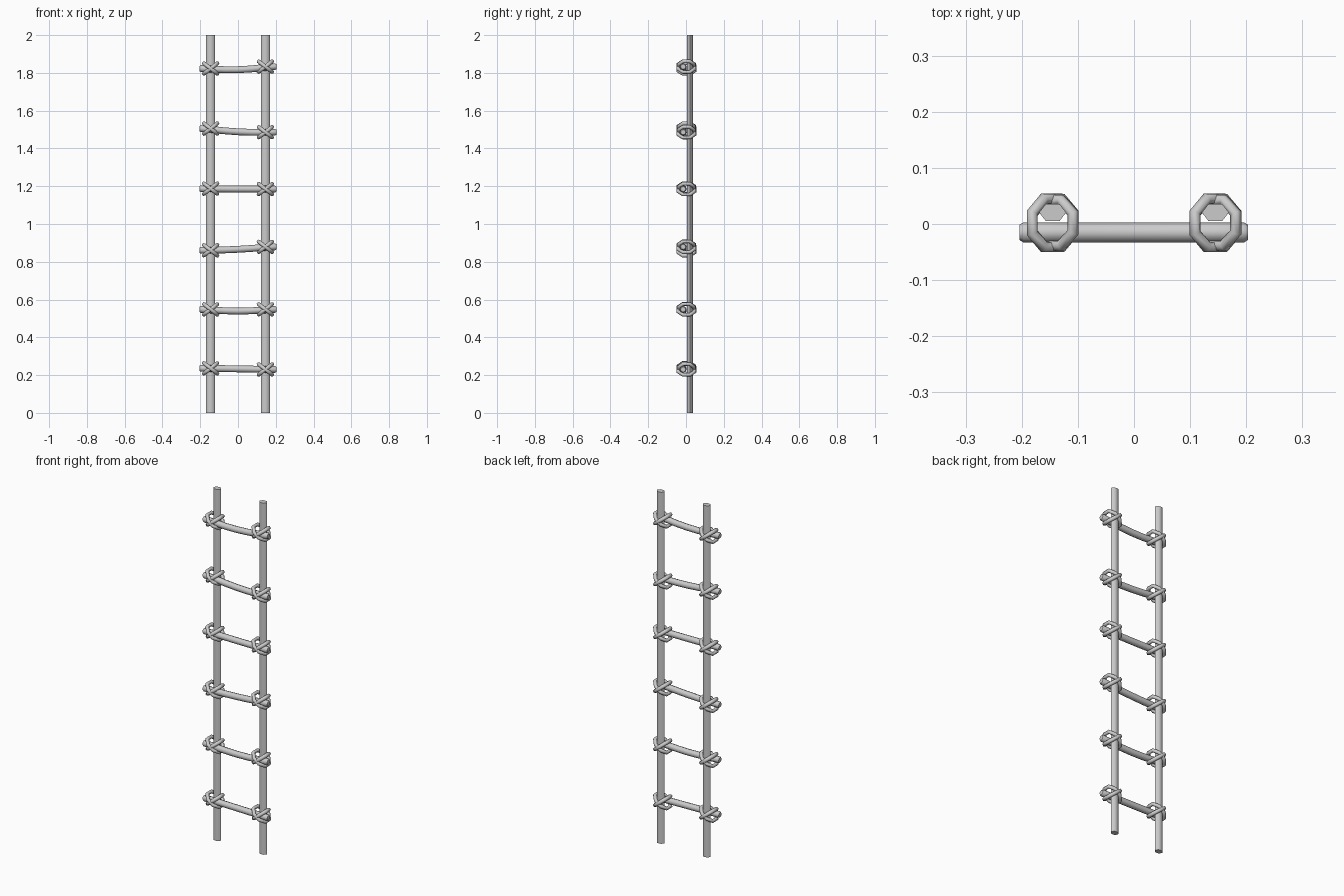
import bpy
from math import sin, cos, pi, radians

if "Cube" in bpy.data.objects:
    bpy.data.objects.remove(bpy.data.objects["Cube"])


def smooth(obj, angle=65):
    bpy.ops.object.select_all(action='DESELECT')
    obj.select_set(True)
    bpy.context.view_layer.objects.active = obj
    bpy.ops.object.shade_smooth_by_angle(angle=radians(angle))


def tube(name, points, radius, closed=False, scales=None, res=2, soft=65):
    """Sweep a round section along a path and turn it into a mesh."""
    cu = bpy.data.curves.new(name, 'CURVE')
    cu.dimensions = '3D'
    cu.bevel_depth = radius
    cu.bevel_resolution = res
    cu.use_fill_caps = not closed
    sp = cu.splines.new('POLY')
    sp.points.add(len(points) - 1)
    for i, p in enumerate(points):
        sp.points[i].co = (*p, 1)
        sp.points[i].radius = scales[i] if scales else 1
    sp.use_cyclic_u = closed
    obj = bpy.data.objects.new(name, cu)
    bpy.context.collection.objects.link(obj)
    bpy.ops.object.select_all(action='DESELECT')
    obj.select_set(True)
    bpy.context.view_layer.objects.active = obj
    bpy.ops.object.convert(target='MESH')
    obj = bpy.context.view_layer.objects.active
    smooth(obj, soft)
    return obj


POLE_X, POLE_Y, RUNG_Y = 0.145, 0.0205, -0.015

# Two flattened six-sided side poles
for side, label in ((-1, "left"), (1, "right")):
    bpy.ops.mesh.primitive_cylinder_add(vertices=6, radius=1, depth=2,
                                        location=(side * POLE_X, POLE_Y, 1))
    pole = bpy.context.object
    pole.name = label + "_pole"
    for v in pole.data.vertices:
        x, y = v.co.x, v.co.y
        v.co.x, v.co.y = 0.024 * y, 0.018 * x
    smooth(pole)


def lashing(name, x, z, tilt, grow):
    """One diagonal rope loop around a pole and a rung."""
    pts = []
    for i in range(8):
        a = 2 * pi * (i + 0.5) / 8
        d = 0.050 * cos(a)
        pts.append((x + d * cos(tilt), 0.002 + (0.044 + grow) * sin(a),
                    z + d * sin(tilt)))
    tube(name, pts, 0.0105, closed=True, res=1)


# Slightly bent rungs: height at left, middle and right
rungs = [(0.236, 0.233, 0.230), (0.548, 0.539, 0.548), (0.861, 0.866, 0.879),
         (1.187, 1.185, 1.185), (1.505, 1.488, 1.486), (1.823, 1.817, 1.833)]

for n, (zl, zm, zr) in enumerate(rungs, 1):
    xs = [-0.204, -0.197, -0.14, -0.07, 0, 0.07, 0.14, 0.196, 0.203]
    pts = []
    for x in xs:
        t = max(-1, min(1, x / 0.17))
        z = zm + (zr - zl) / 2 * t + ((zl + zr) / 2 - zm) * t * t
        pts.append((x, RUNG_Y, z))
    tube(f"rung_{n}", pts, 0.018, scales=[0.75] + [1] * 7 + [0.75])

    # Crossed rope loops at both ends
    for side, label, z in ((-1, "left", zl), (1, "right", zr)):
        for k, sgn in enumerate((1, -1)):
            lashing(f"{label}_lashing_{n}_{k + 1}", side * POLE_X, z,
                    sgn * radians(38), 0.003 * k)
